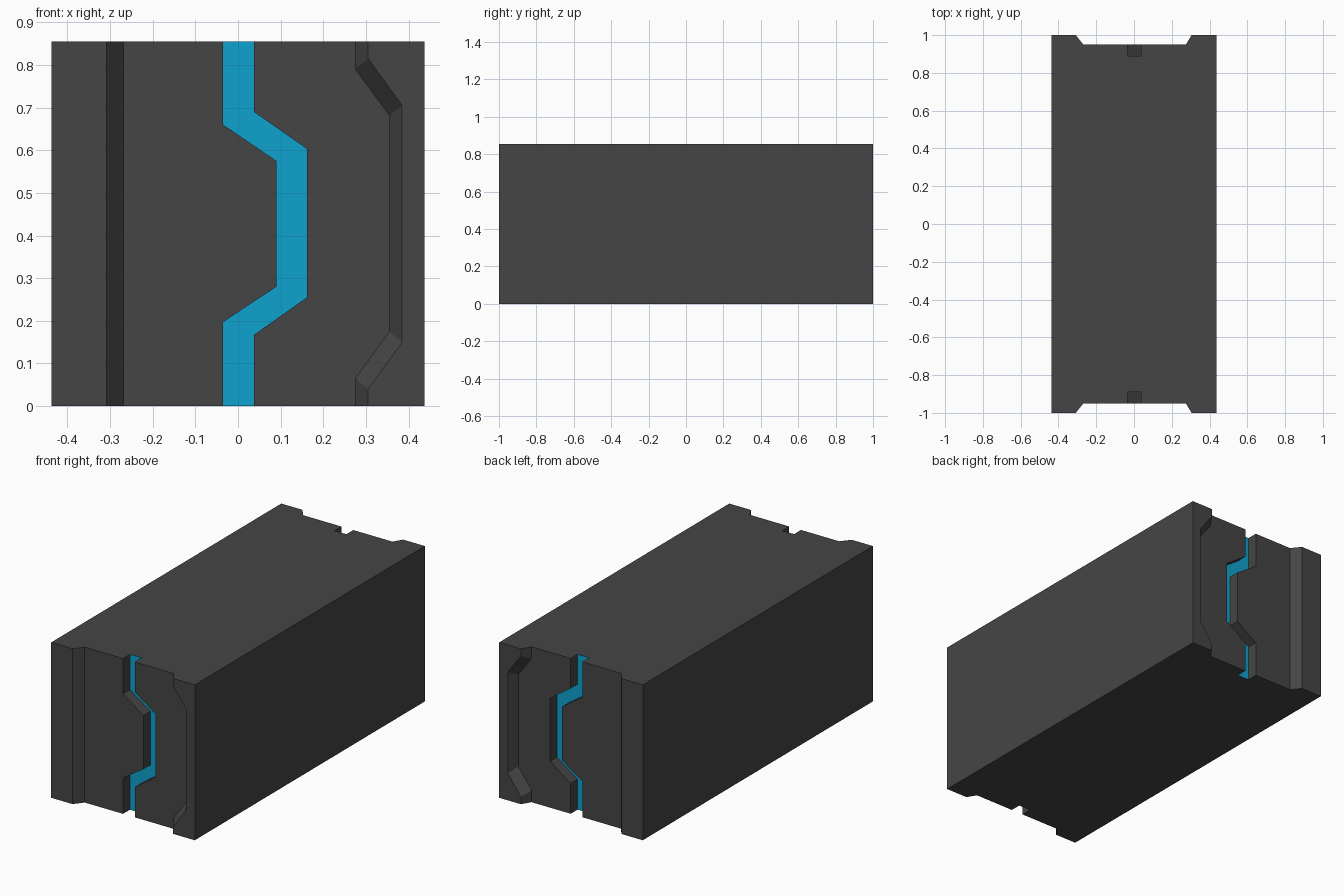
import bpy, bmesh

if "Cube" in bpy.data.objects:
    bpy.data.objects.remove(bpy.data.objects["Cube"])

H = 0.855   # height
W = 0.437   # half width


def material(name, rgb):
    m = bpy.data.materials.new(name)
    m.diffuse_color = (*rgb, 1.0)
    m.use_nodes = True
    m.node_tree.nodes["Principled BSDF"].inputs["Base Color"].default_value = m.diffuse_color
    return m


def straight(x):
    return [(x, 0), (x, H)]


def bent(x0, x1, z0, z1, z2, z3):
    """Vertical line that jogs sideways from x0 to x1 in the middle."""
    return [(x0, 0), (x0, z0), (x1, z1), (x1, z2), (x0, z3), (x0, H)]


groove_l = bent(-0.035, 0.09, 0.197, 0.28, 0.575, 0.66)
groove_r = bent(0.037, 0.162, 0.167, 0.255, 0.603, 0.69)

# Profile lines of one end from left to right: (distance from centre, line)
lines = [
    (1.00, straight(-W)),
    (1.00, straight(-0.308)),
    (0.95, straight(-0.268)),
    (0.95, groove_l),
    (0.89, groove_l),
    (0.89, groove_r),
    (0.95, groove_r),
    (0.95, bent(0.275, 0.355, 0.065, 0.175, 0.682, 0.79)),
    (1.00, bent(0.305, 0.385, 0.04, 0.15, 0.705, 0.815)),
    (1.00, straight(W)),
]
LIGHT_STRIP = 4   # strip index of the groove floor

bm = bmesh.new()
ends = []
for side in (-1, 1):
    rows = [[bm.verts.new((x, side * d, z)) for x, z in pts] for d, pts in lines]
    ends.append(rows)
    for i, (a, b) in enumerate(zip(rows, rows[1:])):
        if len(a) == len(b):          # walls, bevels and groove floor
            for k in range(len(a) - 1):
                f = bm.faces.new((a[k], b[k], b[k + 1], a[k + 1]))
                f.material_index = 1 if i == LIGHT_STRIP else 0
        else:                         # flat panels
            bm.faces.new(a + b[::-1])

# Bottom, top and long sides
front, back = ends
for k in (0, -1):
    bm.faces.new([r[k] for r in front] + [r[k] for r in reversed(back)])
    bm.faces.new((front[k][0], front[k][-1], back[k][-1], back[k][0]))

bmesh.ops.recalc_face_normals(bm, faces=bm.faces)
# Split the concave panels into clean triangles
bmesh.ops.triangulate(bm, faces=[f for f in bm.faces if len(f.verts) > 4])

mesh = bpy.data.meshes.new("block_body")
bm.to_mesh(mesh)
bm.free()
mesh.materials.append(material("dark grey", (0.06, 0.06, 0.06)))
mesh.materials.append(material("bright blue", (0.0045, 0.36, 0.62)))
obj = bpy.data.objects.new("block_body", mesh)
bpy.context.collection.objects.link(obj)
